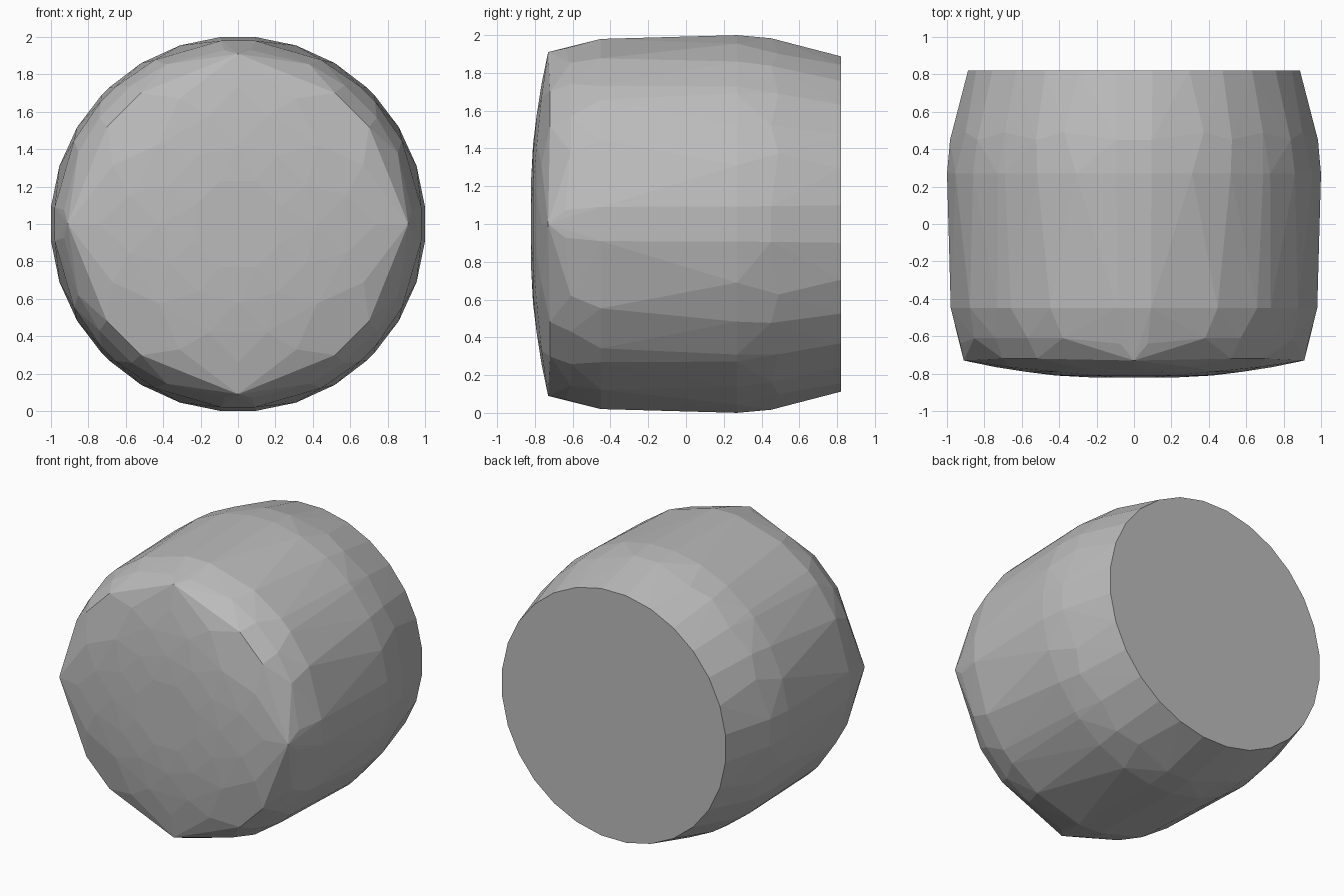
import bpy
import bmesh
from math import radians, sin, cos

cube = bpy.data.objects.get("Cube")
if cube:
    bpy.data.objects.remove(cube, do_unlink=True)

grey = bpy.data.materials.new("plain grey")
grey.use_nodes = True
colour = (0.5, 0.5, 0.5, 1)
grey.diffuse_color = colour
grey.node_tree.nodes["Principled BSDF"].inputs["Base Color"].default_value = colour

# Rings along y: position, radius, corner angles in the first eighth turn
RINGS = [
    (-0.82, 0.25, (22.5,)),
    (-0.81, 0.42, (0, 30)),
    (-0.79, 0.60, (15, 45)),
    (-0.765, 0.74, (0, 25)),
    (-0.73, 0.91, (0,)),
    (-0.72, 0.872, (36.5,)),
    (-0.64, 0.932, (4.5,)),
    (-0.61, 0.935, (37.5, 24)),
    (-0.45, 0.984, (5.3, 27, 42)),
    (0.27, 1.004, (5.3, 18, 31, 43.5)),
    (0.45, 0.988, (5.5, 32)),
    (0.49, 0.975, (22.5, 45)),
    (0.82, 0.893, (6.4, 19.3, 32.1, 45)),
]


def ring(bm, y, radius, angles):
    for quarter in range(4):
        for a in angles:
            for turn in {a, 90 - a}:
                t = radians(turn + 90 * quarter)
                bm.verts.new((radius * cos(t), y, 1 + radius * sin(t)))


# Faceted drum with a shallow domed front and a flat back
bm = bmesh.new()
for y, radius, angles in RINGS:
    ring(bm, y, radius, angles)
bmesh.ops.remove_doubles(bm, verts=bm.verts, dist=0.001)
hull = bmesh.ops.convex_hull(bm, input=bm.verts)
bmesh.ops.delete(bm, geom=[v for v in bm.verts if not v.link_faces], context='VERTS')
bmesh.ops.dissolve_limit(bm, angle_limit=radians(0.6), verts=bm.verts, edges=bm.edges)
bmesh.ops.recalc_face_normals(bm, faces=bm.faces)
mesh = bpy.data.meshes.new("drum")
bm.to_mesh(mesh)
bm.free()
mesh.materials.append(grey)
drum = bpy.data.objects.new("drum", mesh)
bpy.context.collection.objects.link(drum)
